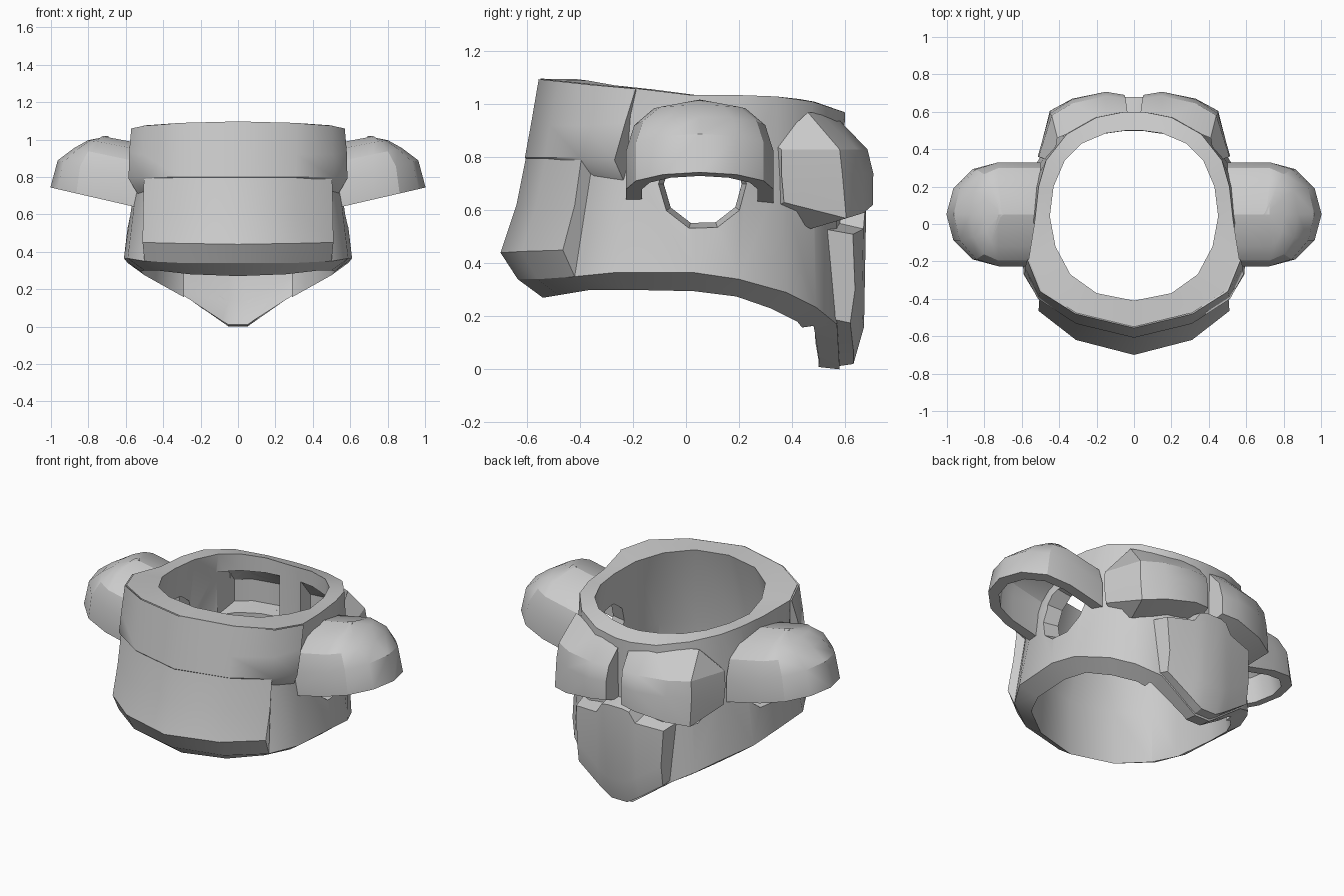
import bpy, bmesh, math
from mathutils import Vector

if "Cube" in bpy.data.objects:
    bpy.data.objects.remove(bpy.data.objects["Cube"])

grey = bpy.data.materials.new("armour_grey")
grey.use_nodes = True
colour = (0.6, 0.6, 0.6, 1)
grey.diffuse_color = colour
grey.node_tree.nodes["Principled BSDF"].inputs["Base Color"].default_value = colour


def flip(p):
    return (-p[0], p[1], p[2])


def flipped(loops):
    return [[flip(p) for p in loop] for loop in loops]


def mirrored(half):
    """Extend half a row of cross-sections to the other side."""
    other = flipped(half)[::-1]
    if abs(half[0][0][0]) < 1e-6:
        other = other[:-1]
    return other + half


def smooth(ob, angle=30):
    bpy.ops.object.select_all(action="DESELECT")
    ob.select_set(True)
    bpy.context.view_layer.objects.active = ob
    bpy.ops.object.shade_smooth_by_angle(angle=math.radians(angle))


def loft(name, loops, closed=False, angle=30):
    """Skin a row of closed cross-sections; cap the ends unless closed."""
    bm = bmesh.new()
    rows = [[bm.verts.new(p) for p in loop] for loop in loops]
    n = len(rows[0])
    pairs = list(zip(rows, rows[1:]))
    if closed:
        pairs.append((rows[-1], rows[0]))
    else:
        bm.faces.new(rows[0])
        bm.faces.new(rows[-1])
    for a, b in pairs:
        for i in range(n):
            j = (i + 1) % n
            bm.faces.new((a[i], a[j], b[j], b[i]))
    bmesh.ops.remove_doubles(bm, verts=bm.verts, dist=1e-4)
    bmesh.ops.dissolve_degenerate(bm, edges=bm.edges, dist=1e-4)
    bmesh.ops.recalc_face_normals(bm, faces=bm.faces)
    mesh = bpy.data.meshes.new(name)
    bm.to_mesh(mesh)
    bm.free()
    mesh.materials.append(grey)
    ob = bpy.data.objects.new(name, mesh)
    bpy.context.collection.objects.link(ob)
    smooth(ob, angle)
    return ob


def cut(targets, cutter):
    """Subtract a helper from each target, then discard it."""
    cutter.hide_render = True
    for ob in targets:
        mod = ob.modifiers.new("cut", "BOOLEAN")
        mod.object = cutter
        mod.solver = "EXACT"
        bpy.context.view_layer.objects.active = ob
        while ob.modifiers[0] != mod:
            bpy.ops.object.modifier_move_up(modifier=mod.name)
        bpy.ops.object.modifier_apply(modifier=mod.name)
        smooth(ob)
    bpy.data.objects.remove(cutter)


# Hollow torso shell: top outer, bottom outer, bottom inner, mid inner, top inner
torso_half = [
    [(0, -.55, 1.097), (0, -.635, .34), (0, -.54, .27), (0, -.54, .6), (0, -.41, 1.095)],
    [(.31, -.475, 1.089), (.3, -.56, .34), (.26, -.48, .28), (.26, -.475, .6), (.2, -.37, 1.09)],
    [(.495, -.355, 1.076), (.5, -.42, .35), (.43, -.36, .3), (.42, -.345, .6), (.34, -.27, 1.072)],
    [(.563, -.187, 1.06), (.59, -.27, .365), (.5, -.22, .3), (.47, -.18, .6), (.42, -.12, 1.056)],
    [(.53, .02, 1.035), (.61, .03, .365), (.52, .03, .295), (.49, .03, .6), (.45, .04, 1.035)],
    [(.51, .2, 1.035), (.59, .2, .34), (.5, .19, .275), (.47, .19, .6), (.43, .2, 1.035)],
    [(.47, .34, 1.03), (.49, .38, .29), (.42, .32, .23), (.4, .33, .6), (.37, .34, 1.03)],
    [(.36, .48, 1.01), (.4, .49, .235), (.33, .42, .18), (.31, .425, .6), (.28, .43, 1.02)],
    [(.2, .57, .98), (.28, .57, .17), (.24, .46, .13), (.19, .48, .6), (.15, .485, 1.01)],
    [(.05, .6, .97), (.05, .58, 0), (.05, .49, .01), (.045, .5, .6), (.04, .5, 1)],
]
# Outer wall waist, drawn in under the front plate
for i, loop in enumerate(torso_half):
    waist = Vector(loop[0]).lerp(Vector(loop[1]), .4)
    if i < 4:
        waist.xy *= .94
    loop.insert(1, tuple(waist))
torso = loft("torso_shell", mirrored(torso_half), closed=True)

# Flared arm holes
for side in (-1, 1):
    bpy.ops.mesh.primitive_cone_add(vertices=10, radius1=.09, radius2=.222, depth=.6,
                                    location=(side * .5, .065, .7),
                                    rotation=(0, side * math.pi / 2, 0))
    cut([torso], bpy.context.object)

# Raised front plate with a chamfered lower lip
front_half = [
    [(0, -.58, .92), (0, -.64, .62), (0, -.7, .44), (0, -.635, .34),
     (0, -.6, .35), (0, -.53, .92)],
    [(.305, -.506, .92), (.31, -.565, .62), (.31, -.62, .445), (.3, -.56, .34),
     (.285, -.53, .35), (.28, -.46, .92)],
    [(.5, -.38, .9), (.508, -.42, .62), (.51, -.465, .45), (.5, -.42, .35),
     (.47, -.395, .36), (.46, -.33, .9)],
]
loft("front_plate", mirrored(front_half))

# Upper front band, carried round to the shoulders, with a bevelled underside
band_half = [
    [(0, -.556, 1.095), (0, -.586, .92), (0, -.608, .8), (0, -.56, .74), (0, -.5, 1.03)],
    [(.312, -.481, 1.087), (.31, -.512, .92), (.31, -.533, .8), (.28, -.48, .74),
     (.27, -.42, 1.03)],
    [(.502, -.361, 1.074), (.508, -.386, .92), (.514, -.4, .8), (.475, -.33, .71),
     (.43, -.31, 1.02)],
    [(.571, -.19, 1.059), (.582, -.23, .93), (.585, -.27, .79), (.53, -.23, .7),
     (.48, -.17, 1.01)],
]
loft("upper_front_band", mirrored(band_half), angle=45)

# Back blocks: inner top, outer top, outer middle, outer bottom, inner bottom
block = [
    [(.03, .56, .96), (.045, .67, .83), (.05, .69, .74), (.05, .69, .63), (.03, .56, .59)],
    [(.15, .55, .97), (.15, .685, .83), (.15, .707, .74), (.15, .705, .62), (.15, .55, .57)],
    [(.31, .5, .97), (.33, .645, .83), (.33, .667, .74), (.33, .67, .59), (.31, .5, .54)],
    [(.41, .46, .97), (.44, .58, .83), (.45, .59, .74), (.45, .605, .57), (.41, .47, .53)],
    [(.43, .33, .85), (.51, .36, .83), (.515, .36, .74), (.51, .37, .63), (.43, .33, .61)],
]
# Hollow behind each block
hollow = [[(x, .3, .92), (x, y - .09, .92), (x, y, .81), (x, y, .68), (x, .3, .65)]
          for x, y in ((.07, .59), (.15, .6), (.3, .57), (.38, .51))]

# Shoulder domes: a straight run from the body rounded off at the outer end
MID_Y, END_X, RADIUS = .052, .725, .278


def dome_point(x0, a, level, radius, top):
    across, along, h = level
    x = x0 + along * radius * math.cos(a)
    rim = .78 + .23 * (x0 + radius * math.cos(a) - .53)
    z = rim - .145 if h < 0 else rim + (top - rim) * h
    return (x, MID_Y + across * radius * math.sin(a), z)


levels = [(1, 1, -1), (1, .86, 0), (.89, .55, .5), (.62, .28, .83), (0, -.12, 1)]
steps = 6
path = [(.5, -math.pi / 2)]
path += [(END_X, -math.pi / 2 + math.pi * i / steps) for i in range(steps + 1)]
path += [(.5, math.pi / 2)]
dome = []
for x0, a in path:
    top = 1.018 if x0 == END_X else .975
    outer = [dome_point(x0, a, lv, RADIUS, top) for lv in levels]
    inner = [dome_point(x0, a, lv, RADIUS - .06, top - .063) for lv in levels]
    dome.append(outer + inner[::-1])

for side, shape in (("left_", list), ("right_", flipped)):
    back_block = loft(side + "back_block", shape(block))
    cut([torso, back_block], loft("hollow_cutter", shape(hollow)))
    loft(side + "shoulder", shape(dome))

# Pointed back shield with a raised tab at its top
shield_half = [
    [(.05, .68, .6), (.05, .672, .16), (.05, .632, .02), (.05, .56, .01),
     (.05, .54, .63)],
    [(.09, .675, .59), (.1, .667, .18), (.1, .632, .05), (.1, .56, .045),
     (.09, .54, .62)],
    [(.13, .67, .53), (.13, .662, .2), (.13, .632, .07), (.13, .56, .07),
     (.13, .54, .56)],
    [(.29, .63, .51), (.28, .638, .3), (.28, .62, .175), (.29, .55, .19),
     (.31, .52, .53)],
]
shield = loft("back_shield", mirrored(shield_half))

# Shallow recess inside the shell behind the shield, open to the lower rim
recess = [[(x, .3, .5), (x, y, .5), (x, y, low + .13), (x, y - .06, low), (x, .3, low - .05)]
          for x, y, low in ((.05, .565, .01), (.29, .535, .15))]
cut([torso, shield], loft("recess_cutter", mirrored(recess)))
